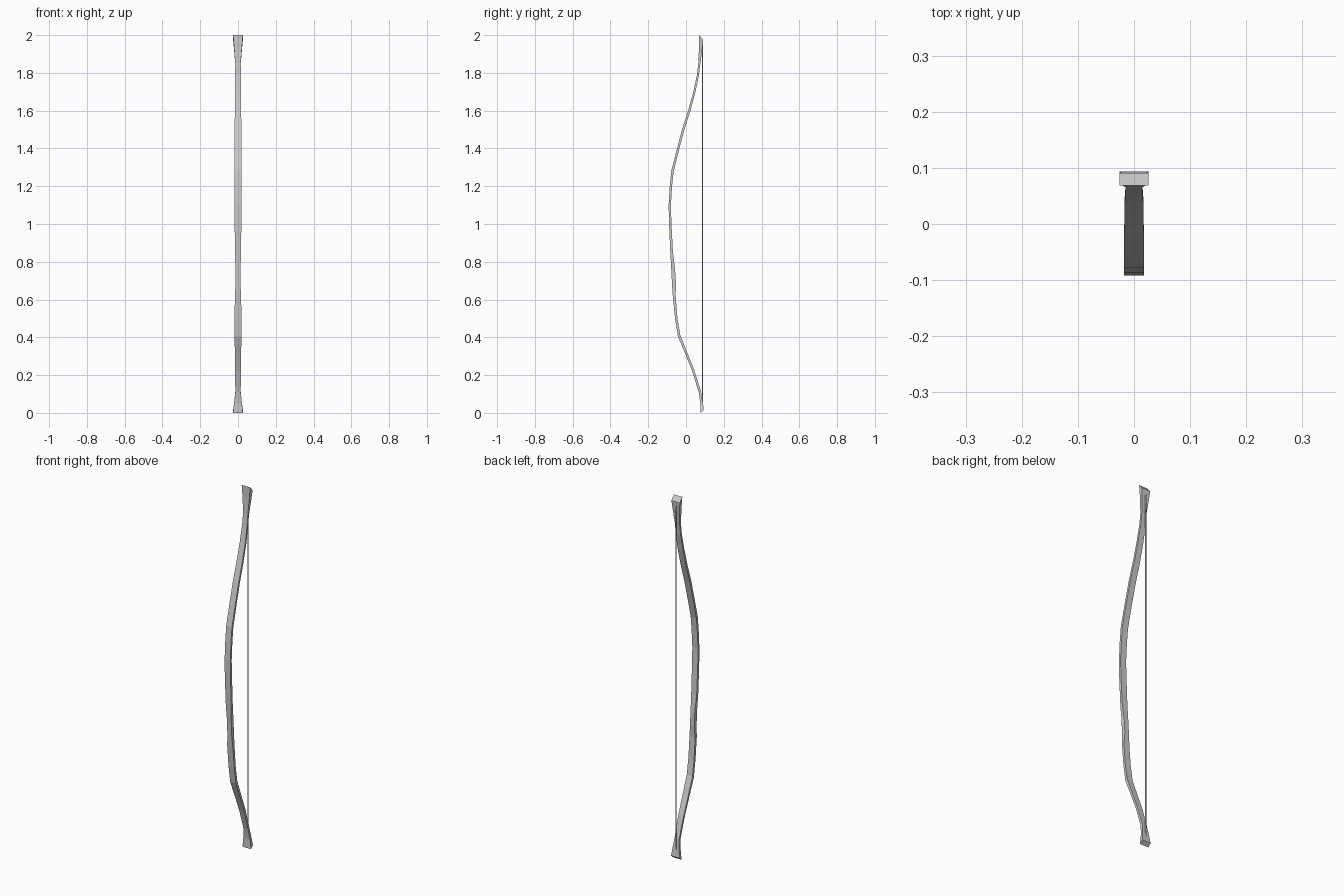
import bpy, bmesh

# bow stave stations: z at front, z at back, y front, y back, half width
stations = [
    (0.000, 0.015, 0.076, 0.094, 0.026),
    (0.050, 0.050, 0.076, 0.090, 0.021),
    (0.110, 0.115, 0.067, 0.079, 0.014),
    (0.220, 0.225, 0.033, 0.044, 0.016),
    (0.310, 0.315, -0.003, 0.008, 0.017),
    (0.405, 0.415, -0.043, -0.031, 0.0175),
    (0.500, 0.500, -0.058, -0.045, 0.0175),
    (0.620, 0.620, -0.070, -0.055, 0.0170),
    (0.680, 0.680, -0.074, -0.053, 0.0130),
    (0.760, 0.760, -0.078, -0.058, 0.0130),
    (0.850, 0.850, -0.083, -0.069, 0.0165),
    (1.000, 1.000, -0.090, -0.077, 0.0175),
    (1.100, 1.100, -0.092, -0.080, 0.0175),
    (1.200, 1.197, -0.086, -0.074, 0.0175),
    (1.280, 1.275, -0.078, -0.066, 0.0175),
    (1.390, 1.385, -0.050, -0.039, 0.0175),
    (1.500, 1.495, -0.021, -0.010, 0.0175),
    (1.600, 1.595, 0.011, 0.022, 0.0170),
    (1.700, 1.695, 0.039, 0.049, 0.0165),
    (1.790, 1.785, 0.058, 0.068, 0.0150),
    (1.850, 1.848, 0.065, 0.076, 0.0145),
    (1.940, 1.925, 0.069, 0.086, 0.0210),
    (2.000, 1.975, 0.069, 0.091, 0.026),
]

# stave: rectangular section lofted through the stations
bm = bmesh.new()
rings = []
for zf, zb, yf, yb, w in stations:
    rings.append([bm.verts.new(p) for p in
                  ((-w, yf, zf), (w, yf, zf), (w, yb, zb), (-w, yb, zb))])
for a, b in zip(rings, rings[1:]):
    for i in range(4):
        j = (i + 1) % 4
        bm.faces.new((a[i], a[j], b[j], b[i]))
bm.faces.new(rings[0][::-1])
bm.faces.new(rings[-1])
bmesh.ops.recalc_face_normals(bm, faces=bm.faces)
mesh = bpy.data.meshes.new("bow_stave")
bm.to_mesh(mesh)
bm.free()
bpy.context.collection.objects.link(bpy.data.objects.new("bow_stave", mesh))

# string: thin straight cord between the two tips
bpy.ops.mesh.primitive_cylinder_add(vertices=6, radius=0.0032, depth=1.91,
                                    location=(0, 0.088, 0.995))
bpy.context.object.name = "bow_string"
